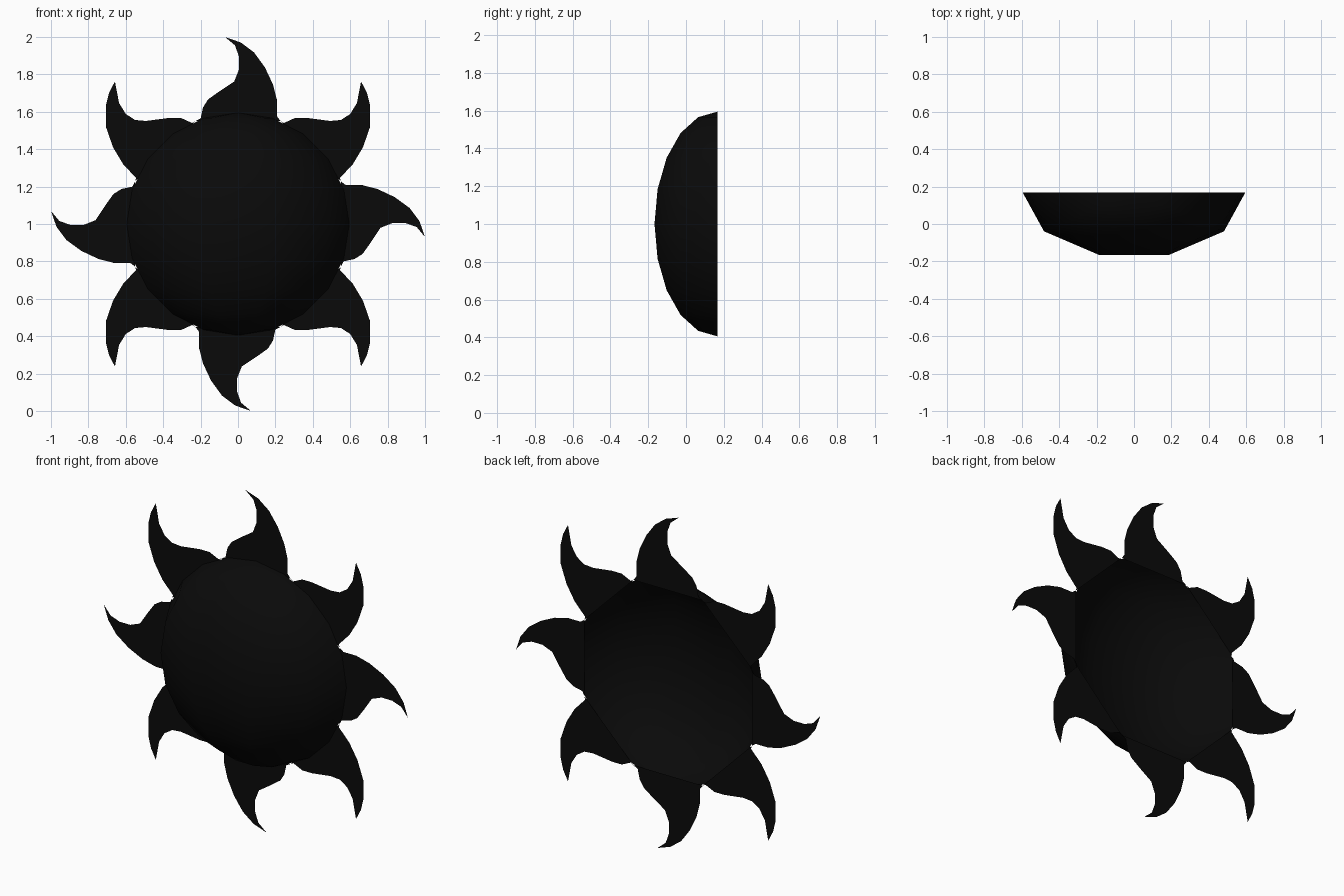
import bpy, bmesh, math
from mathutils import Vector, Matrix

if "Cube" in bpy.data.objects:
    bpy.data.objects.remove(bpy.data.objects["Cube"])

R = 0.595        # disc radius
BACK = 0.168     # plane of the rim and of the flat rays
CZ = 1.0         # height of the centre

black = bpy.data.materials.new("black")
black.diffuse_color = (0.003, 0.003, 0.003, 1)
black.use_nodes = True
black.node_tree.nodes["Principled BSDF"].inputs["Base Color"].default_value = black.diffuse_color


def finish(name, bm, smooth=False):
    me = bpy.data.meshes.new(name)
    bm.to_mesh(me)
    bm.free()
    me.materials.append(black)
    ob = bpy.data.objects.new(name, me)
    bpy.context.collection.objects.link(ob)
    for p in me.polygons:
        p.use_smooth = smooth
    return ob


# Domed disc: half circle spun through the front, flattened, open at the back
bm = bmesh.new()
lats = [math.radians(-90 + 18 * i) for i in range(11)]
verts = [bm.verts.new((R * math.cos(a), 0, R * math.sin(a))) for a in lats]
edges = [bm.edges.new(pair) for pair in zip(verts, verts[1:])]
bmesh.ops.spin(bm, geom=verts + edges, cent=(0, 0, 0), axis=(0, 0, 1),
               angle=-math.pi, steps=5)
bmesh.ops.remove_doubles(bm, verts=bm.verts, dist=1e-4)
bmesh.ops.scale(bm, vec=(1, 0.352 / R, 1), verts=bm.verts)
bmesh.ops.translate(bm, vec=(0, BACK, CZ), verts=bm.verts)
bm.normal_update()
if sum(f.normal.y for f in bm.faces) > 0:
    bmesh.ops.reverse_faces(bm, faces=bm.faces)
finish("domed_disc", bm, smooth=True)

# Flame outlines (x, z from the centre), each standing on one side of an octagon
straight = [(-.228, .55), (-.20, .564), (-.187, .623), (-.16, .666), (-.10, .709),
            (-.02, .762), (.005, .826), (.005, .896), (-.016, .955), (-.07, 1.0),
            (.016, .97), (.086, .917), (.144, .837), (.187, .746), (.209, .66),
            (.209, .575), (.228, .55)]
diagonal = [(.228, .55), (.246, .54), (.305, .567), (.369, .567), (.492, .551),
            (.55, .556), (.60, .588), (.636, .647), (.658, .762), (.69, .70),
            (.706, .634), (.706, .519), (.668, .41), (.615, .321), (.545, .246),
            (.55, .228)]


def ray(name, outline, place):
    bm = bmesh.new()
    pts = [place(x, z) for x, z in outline]
    face = bm.faces.new([bm.verts.new((x, BACK, CZ + z)) for x, z in pts])
    face.normal_update()
    if face.normal.y > 0:
        face.normal_flip()
    bmesh.ops.triangulate(bm, faces=[face])
    finish(name, bm)


# Straight rays: top, bottom (half turn), right and left (reflected across the diagonal)
ray("ray_top", straight, lambda x, z: (x, z))
ray("ray_bottom", straight, lambda x, z: (-x, -z))
ray("ray_right", straight, lambda x, z: (z, x))
ray("ray_left", straight, lambda x, z: (-z, -x))

# Diagonal rays: mirrored left-right and up-down
for sx, side in ((1, "right"), (-1, "left")):
    for sz, level in ((1, "upper"), (-1, "lower")):
        ray(f"ray_{level}_{side}", diagonal,
            lambda x, z, sx=sx, sz=sz: (sx * x, sz * z))
